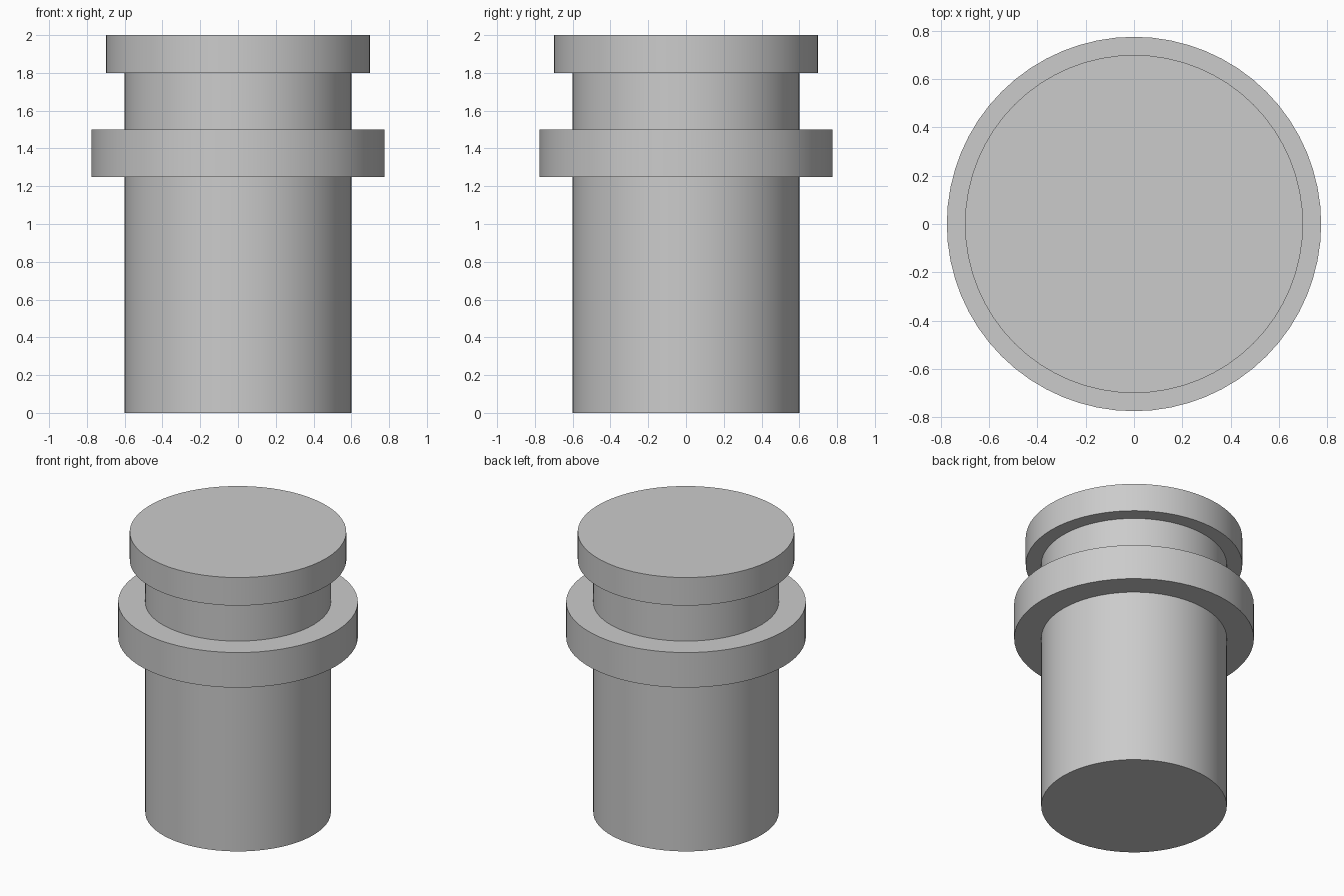
import bpy
import bmesh
import math

cube = bpy.data.objects.get("Cube")
if cube:
    bpy.data.objects.remove(cube, do_unlink=True)

grey = bpy.data.materials.new("plain grey")
grey.use_nodes = True
colour = (0.6, 0.6, 0.6, 1.0)
grey.diffuse_color = colour
grey.node_tree.nodes["Principled BSDF"].inputs["Base Color"].default_value = colour

SEGMENTS = 64


def lathe(name, profile):
    """Revolve a (radius, height) outline about z and cap both ends."""
    bm = bmesh.new()
    rings = []
    for radius, z in profile:
        ring = []
        for i in range(SEGMENTS):
            a = math.tau * i / SEGMENTS
            ring.append(bm.verts.new((radius * math.cos(a), radius * math.sin(a), z)))
        rings.append(ring)
    for low, high in zip(rings, rings[1:]):
        for i in range(SEGMENTS):
            j = (i + 1) % SEGMENTS
            bm.faces.new((low[i], low[j], high[j], high[i]))
    bm.faces.new(reversed(rings[0]))
    bm.faces.new(rings[-1])
    mesh = bpy.data.meshes.new(name)
    bm.to_mesh(mesh)
    bm.free()
    mesh.materials.append(grey)
    obj = bpy.data.objects.new(name, mesh)
    bpy.context.collection.objects.link(obj)
    bpy.ops.object.select_all(action="DESELECT")
    obj.select_set(True)
    bpy.context.view_layer.objects.active = obj
    bpy.ops.object.shade_smooth_by_angle(angle=math.radians(30))
    return obj


# Shaft, wide collar, neck and head in one solid turned outline
SHAFT, COLLAR, HEAD = 0.6, 0.775, 0.7
lathe("flanged_plug", [
    (SHAFT, 0), (SHAFT, 1.25),
    (COLLAR, 1.25), (COLLAR, 1.5),
    (SHAFT, 1.5), (SHAFT, 1.8),
    (HEAD, 1.8), (HEAD, 2),
])
